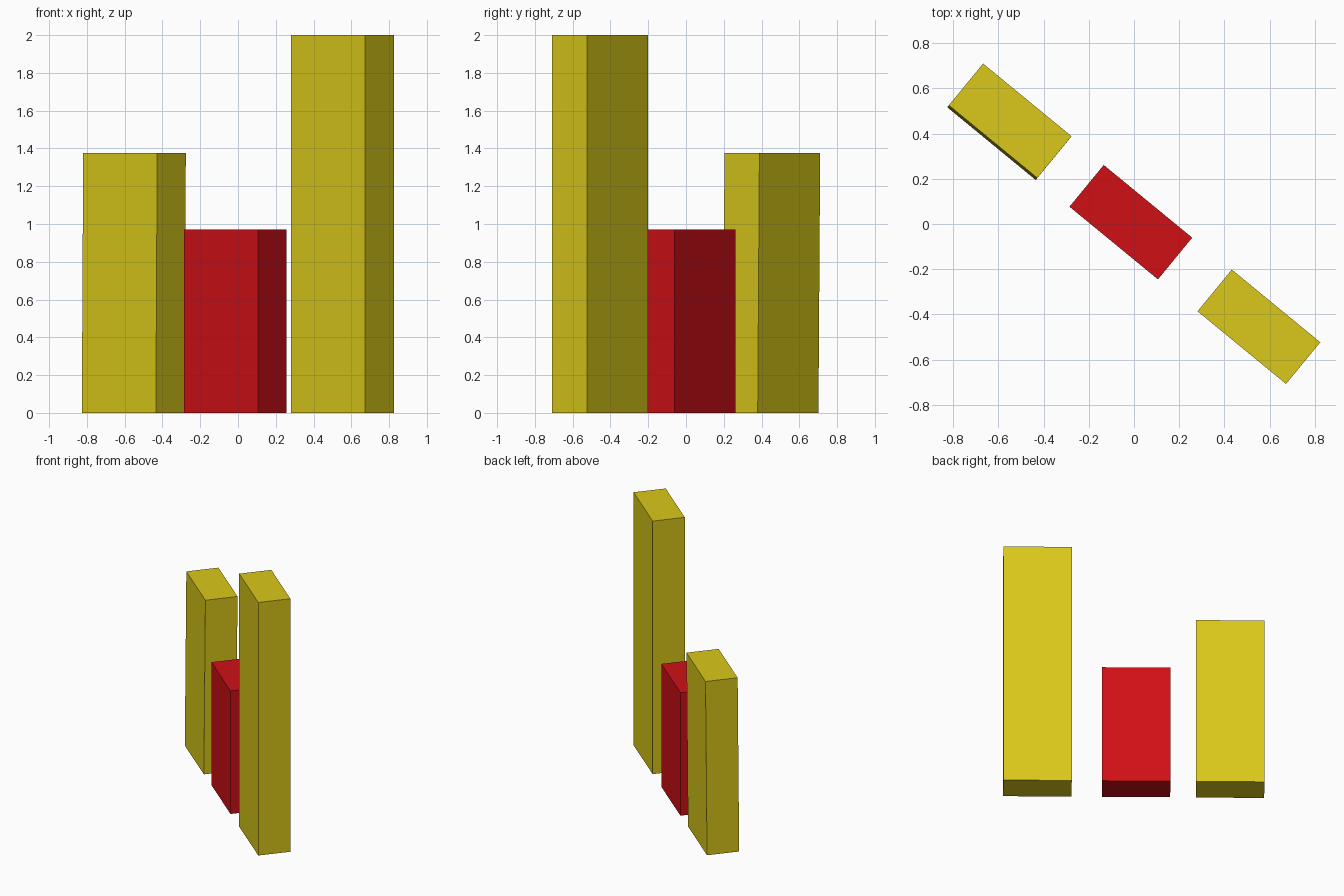
import bpy, bmesh
from math import radians
from mathutils import Matrix, Vector

if "Cube" in bpy.data.objects:
    bpy.data.objects.remove(bpy.data.objects["Cube"])

ANGLE = radians(-39.4)
LENGTH, WIDTH = 0.507, 0.239


def material(name, color):
    m = bpy.data.materials.new(name)
    m.diffuse_color = color
    m.use_nodes = True
    m.node_tree.nodes["Principled BSDF"].inputs["Base Color"].default_value = m.diffuse_color
    return m


def bar(name, x, y, height, mat, lean=(0, 0)):
    """Upright box turned to the shared row angle; lean shifts its top."""
    bm = bmesh.new()
    bmesh.ops.create_cube(bm, size=1)
    bmesh.ops.scale(bm, vec=(LENGTH, WIDTH, height), verts=bm.verts)
    bmesh.ops.rotate(bm, cent=(0, 0, 0), matrix=Matrix.Rotation(ANGLE, 3, 'Z'), verts=bm.verts)
    bmesh.ops.translate(bm, vec=(x, y, height / 2), verts=bm.verts)
    top = [v for v in bm.verts if v.co.z > height / 2]
    bmesh.ops.translate(bm, vec=Vector((*lean, 0)), verts=top)
    mesh = bpy.data.meshes.new(name)
    bm.to_mesh(mesh)
    bm.free()
    mesh.materials.append(mat)
    obj = bpy.data.objects.new(name, mesh)
    bpy.context.collection.objects.link(obj)


yellow = material("yellow", (0.70, 0.58, 0.01, 1))
red = material("red", (0.62, 0.005, 0.008, 1))

# Three bars in a diagonal row
bar("tall_bar", 0.553, -0.455, 2.0, yellow)
bar("short_bar", -0.014, 0.008, 0.972, red)
# This bar leans very slightly backwards
bar("medium_bar", -0.555, 0.448, 1.375, yellow, lean=(0.007, 0.009))
